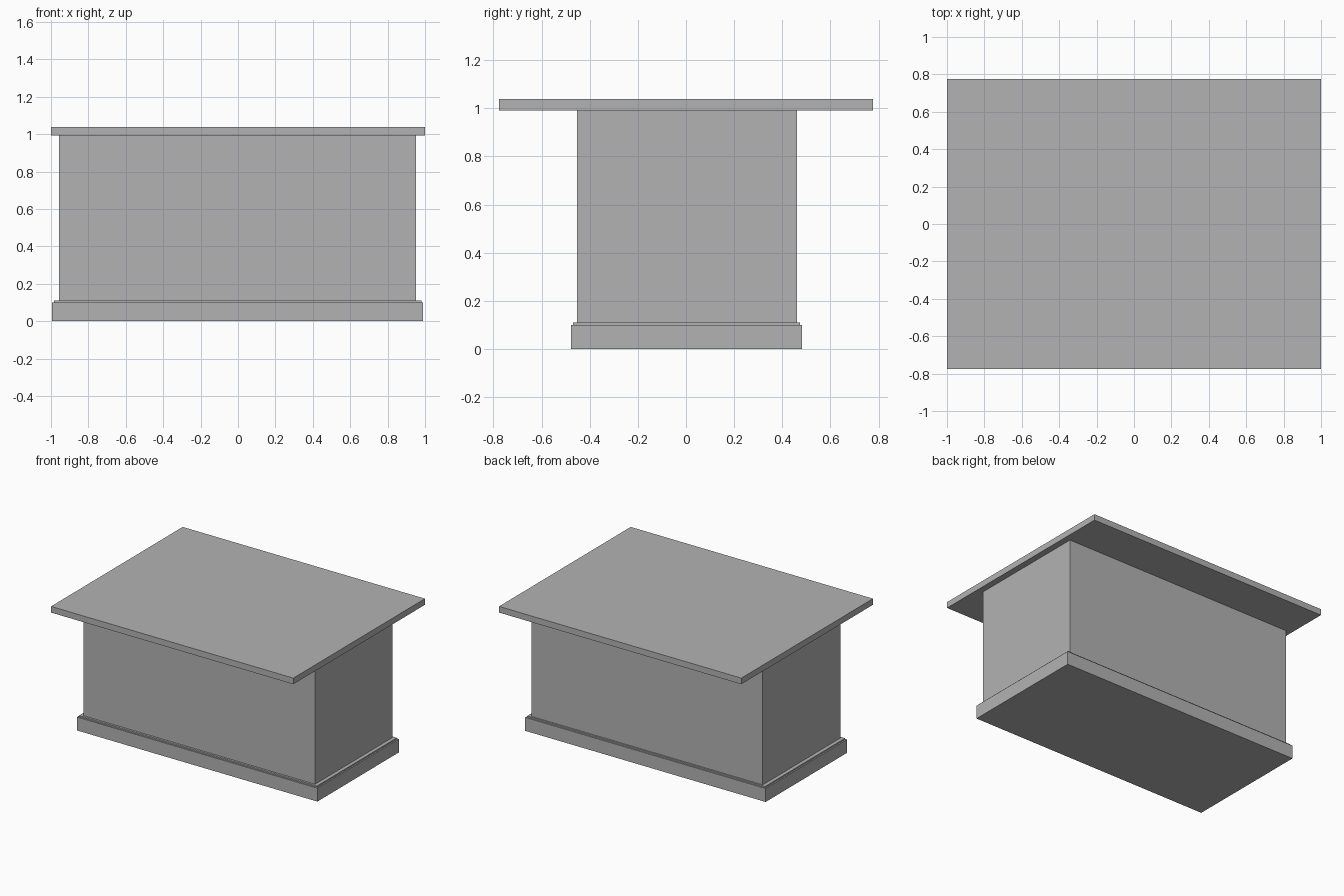
import bpy
from mathutils import Vector

default_cube = bpy.data.objects.get("Cube")
if default_cube:
    bpy.data.objects.remove(default_cube, do_unlink=True)

# One plain grey for the whole model
GREY = (0.45, 0.45, 0.45, 1.0)
grey = bpy.data.materials.new("plain_grey")
grey.use_nodes = True
grey.diffuse_color = GREY
grey.node_tree.nodes["Principled BSDF"].inputs["Base Color"].default_value = GREY


def slab(name, low, high):
    """Box spanning two opposite corners."""
    low, high = Vector(low), Vector(high)
    bpy.ops.mesh.primitive_cube_add(size=1, location=(low + high) / 2)
    box = bpy.context.object
    box.name = name
    box.scale = high - low
    bpy.ops.object.transform_apply(location=False, rotation=False, scale=True)
    box.data.materials.append(grey)
    return box


# Stacked parts, from the floor up
slab("base_plinth", (-0.995, -0.478, 0), (0.99, 0.482, 0.1))
slab("plinth_step", (-0.985, -0.469, 0.1), (0.98, 0.473, 0.11))
slab("cabinet_body", (-0.957, -0.453, 0.11), (0.953, 0.462, 0.992))
slab("countertop", (-1, -0.776, 0.992), (1, 0.776, 1.038))
